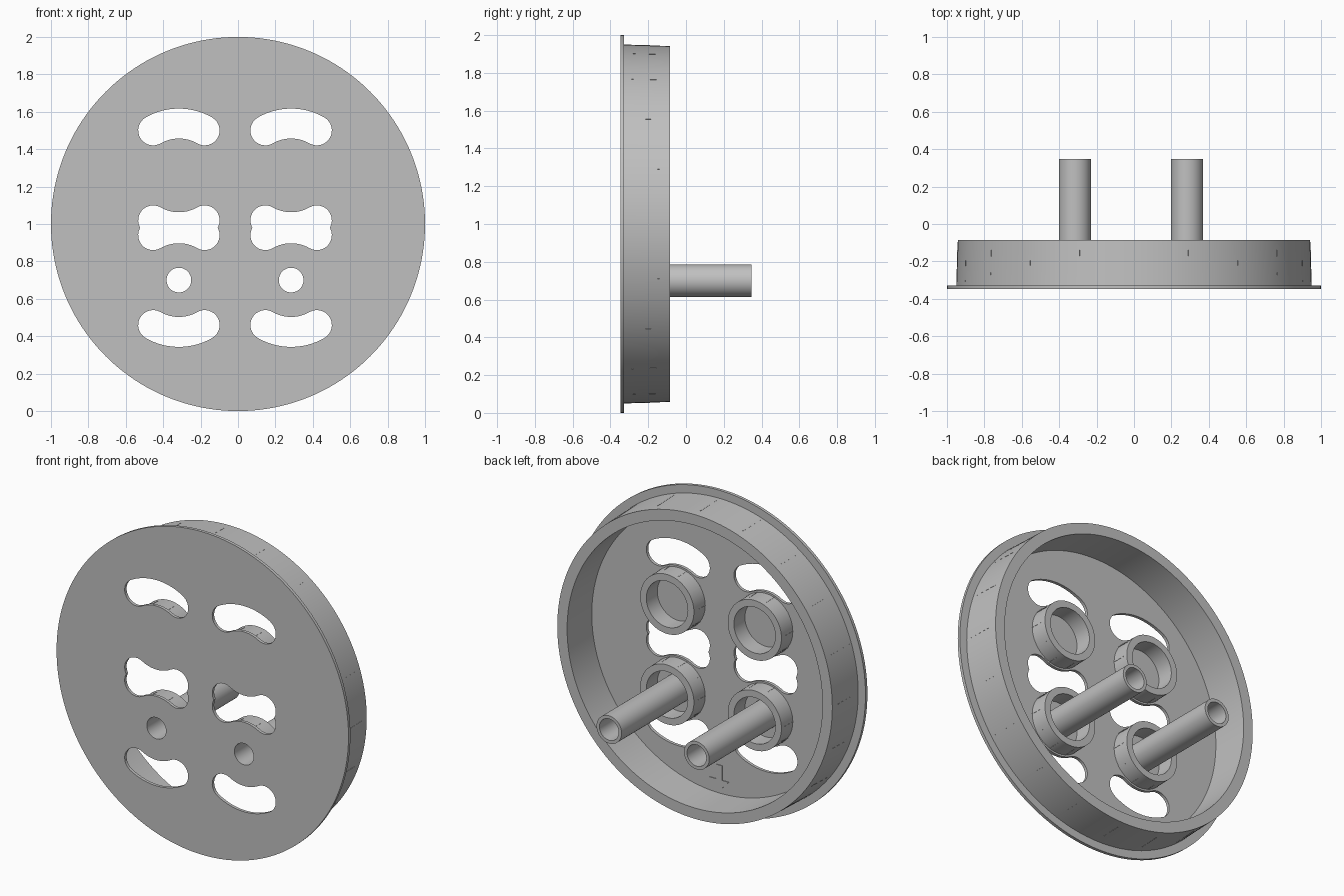
import bpy, bmesh
from math import sin, cos, pi, radians
from mathutils import Matrix, Vector

if "Cube" in bpy.data.objects:
    bpy.data.objects.remove(bpy.data.objects["Cube"])

grey = bpy.data.materials.new("plain grey")
grey.use_nodes = True
colour = (0.53, 0.53, 0.53, 1)
grey.diffuse_color = colour
grey.node_tree.nodes["Principled BSDF"].inputs["Base Color"].default_value = colour

FRONT, FLOOR, RIM_BACK, PEG_END = -0.347, -0.328, -0.086, 0.347
BOSS_BACK = -0.22
BOSS_X = {"left": 0.284, "right": -0.316}
BOSS_Z = {"upper": 1.26, "lower": 0.70}


def finish(name, bm, smooth=True):
    bmesh.ops.recalc_face_normals(bm, faces=bm.faces)
    mesh = bpy.data.meshes.new(name)
    bm.to_mesh(mesh)
    bm.free()
    mesh.materials.append(grey)
    obj = bpy.data.objects.new(name, mesh)
    bpy.context.collection.objects.link(obj)
    if smooth:
        smooth_sharp(obj)
    return obj


def smooth_sharp(obj):
    bpy.ops.object.select_all(action="DESELECT")
    obj.select_set(True)
    bpy.context.view_layer.objects.active = obj
    bpy.ops.object.shade_smooth_by_angle(angle=radians(30))


def tube(name, outer_front, outer_back, inner, y0, y1, x=0, z=1, steps=64):
    """Hollow round wall around the y axis."""
    profile = [(outer_front, y0), (outer_back, y1), (inner, y1), (inner, y0)]
    bm = bmesh.new()
    rings = []
    for i in range(steps):
        a = 2 * pi * i / steps
        rings.append([bm.verts.new((x + r * cos(a), y, z + r * sin(a))) for r, y in profile])
    for i in range(steps):
        a, b = rings[i], rings[(i + 1) % steps]
        for j in range(4):
            k = (j + 1) % 4
            bm.faces.new((a[j], a[k], b[k], b[j]))
    return finish(name, bm)


def prism(name, outline, y0, y1, smooth=True):
    """Outline in x and z, extruded along y."""
    bm = bmesh.new()
    face = bm.faces.new([bm.verts.new((x, y0, z)) for x, z in outline])
    out = bmesh.ops.extrude_face_region(bm, geom=[face])
    moved = [v for v in out["geom"] if isinstance(v, bmesh.types.BMVert)]
    bmesh.ops.translate(bm, verts=moved, vec=(0, y1 - y0, 0))
    return finish(name, bm, smooth)


def arc(cx, cz, r, start, end, steps):
    return [(cx + r * cos(start + (end - start) * i / steps),
             cz + r * sin(start + (end - start) * i / steps)) for i in range(steps + 1)]


def circle(cx, cz, r, steps):
    return arc(cx, cz, r, 0, 2 * pi, steps)[:-1]


def curved_slot(cx, cz, middle):
    """Round-ended slot that follows a boss."""
    r, half, spread = 0.277, 0.08, radians(29.8)
    a, b = middle - spread, middle + spread
    outer = arc(cx, cz, r + half, a, b, 24)
    end_b = arc(cx + r * cos(b), cz + r * sin(b), half, b, b + pi, 16)
    inner = arc(cx, cz, r - half, b, a, 24)
    end_a = arc(cx + r * cos(a), cz + r * sin(a), half, a + pi, a + 2 * pi, 16)
    return outer[:-1] + end_b[:-1] + inner[:-1] + end_a[:-1]


def cut(target, outline):
    cutter = prism("cutter", outline, FRONT - 0.05, FLOOR + 0.05, False)
    cutter.hide_render = True
    mod = target.modifiers.new("cut", "BOOLEAN")
    mod.operation, mod.solver, mod.object = "DIFFERENCE", "EXACT", cutter
    bpy.context.view_layer.objects.active = target
    bpy.ops.object.modifier_apply(modifier=mod.name)
    bpy.data.objects.remove(cutter)


def ribs(name, count, radius, height, y0, y1, x=0, z=1):
    """Thin ridges on a round wall, fading out towards the back."""
    bm = bmesh.new()
    w = 0.002
    for i in range(count):
        a = 2 * pi * i / count
        out, side = Vector((cos(a), 0, sin(a))), Vector((-sin(a), 0, cos(a)))
        centre = Vector((x, 0, z))
        low, top = radius - 0.012, radius + height
        pts = [(low, -w, y0), (low, w, y0), (top, w, y0), (top, -w, y0),
               (low, -w, y1), (low, w, y1), (radius, w, y1), (radius, -w, y1)]
        v = [bm.verts.new(centre + out * r + side * s + Vector((0, y, 0))) for r, s, y in pts]
        bm.faces.new(v[:4])
        bm.faces.new(v[4:])
        for j in range(4):
            k = (j + 1) % 4
            bm.faces.new((v[j], v[k], v[k + 4], v[j + 4]))
    return finish(name, bm, False)


# Face plate with curved slots and peg holes
plate = prism("face_plate", circle(0, 1, 1, 160), FRONT, FLOOR)
for x in BOSS_X.values():
    for z in BOSS_Z.values():
        cut(plate, curved_slot(x, z, pi / 2))
        cut(plate, curved_slot(x, z, -pi / 2))
    cut(plate, circle(x, BOSS_Z["lower"], 0.066, 48))
smooth_sharp(plate)

# Outer wall with fine ridges
tube("rim_wall", 0.95, 0.942, 0.875, FLOOR, RIM_BACK, steps=160)
ribs("rim_ridges", 20, 0.945, 0.005, FLOOR, -0.14)

# Bosses and pegs
for side, x in BOSS_X.items():
    for level, z in BOSS_Z.items():
        tube(f"{level}_{side}_boss", 0.186, 0.184, 0.142, FLOOR, BOSS_BACK, x, z)
        ribs(f"{level}_{side}_boss_ridges", 10, 0.185, 0.003, FLOOR, -0.25, x, z)
    tube(f"{side}_peg", 0.086, 0.086, 0.066, FLOOR, PEG_END, x, BOSS_Z["lower"], 48)

# Downward arrow on the inner floor
half_arrow = [(0.02, 0.3), (0.02, 0.21), (0.065, 0.21)]
arrow = half_arrow + [(0, 0.14)] + [(-x, z) for x, z in reversed(half_arrow)]
prism("floor_arrow", arrow, FLOOR, FLOOR + 0.004, False)
